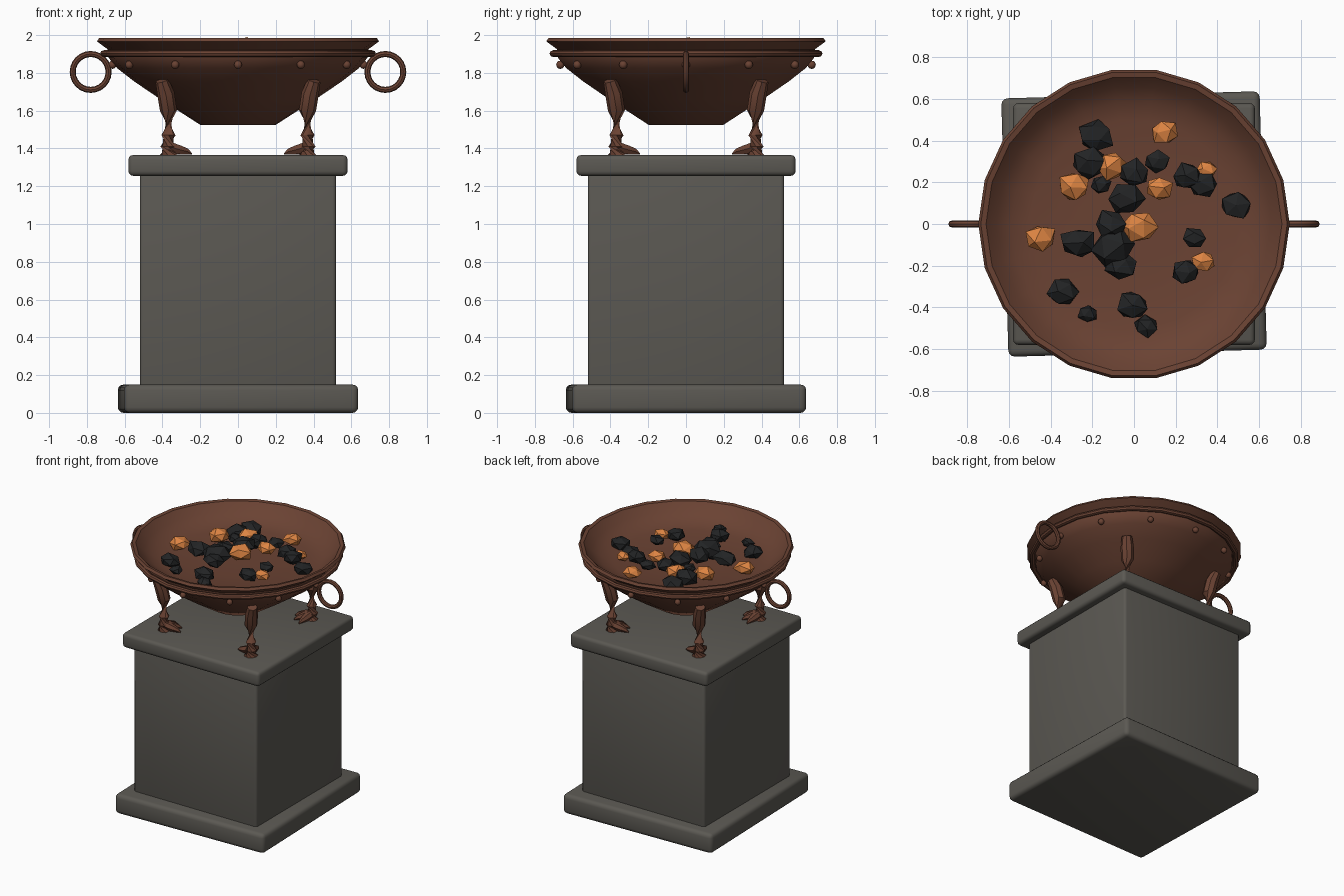
import bpy
import bmesh
import random
from math import cos, sin, pi, hypot, radians
from mathutils import Vector, Matrix

random.seed(4)
SIDES = 22  # bowl facets

default = bpy.data.objects.get("Cube")
if default:
    bpy.data.objects.remove(default, do_unlink=True)


def material(name, red, green, blue):
    mat = bpy.data.materials.new(name)
    mat.use_nodes = True
    colour = (red, green, blue, 1)
    mat.diffuse_color = colour
    shader = mat.node_tree.nodes["Principled BSDF"]
    shader.inputs["Base Color"].default_value = colour
    shader.inputs["Roughness"].default_value = 0.8
    return mat


STONE = material("grey stone", 0.105, 0.099, 0.086)
BRONZE = material("dark bronze", 0.145, 0.055, 0.033)
COAL = material("black coal", 0.016, 0.017, 0.018)
EMBER = material("glowing orange ember", 0.72, 0.23, 0.055)


def finish(bm, name, mat, smooth=True):
    """Turn a bmesh into a named, coloured object."""
    bmesh.ops.recalc_face_normals(bm, faces=bm.faces)
    mesh = bpy.data.meshes.new(name)
    bm.to_mesh(mesh)
    bm.free()
    mesh.materials.append(mat)
    obj = bpy.data.objects.new(name, mesh)
    bpy.context.collection.objects.link(obj)
    if smooth:
        bpy.ops.object.select_all(action="DESELECT")
        obj.select_set(True)
        bpy.context.view_layer.objects.active = obj
        bpy.ops.object.shade_smooth_by_angle(angle=radians(35))
    return obj


def bridge(bm, rings, closed=False):
    """Join successive rings of vertices with quads."""
    pairs = list(zip(rings, rings[1:]))
    if closed:
        pairs.append((rings[-1], rings[0]))
    for low, high in pairs:
        count = len(low)
        for i in range(count):
            j = (i + 1) % count
            bm.faces.new((low[i], low[j], high[j], high[i]))


def lathe(name, profile, closed=False):
    """Revolve (radius, height) points round the z axis."""
    bm = bmesh.new()
    turns = [2 * pi * i / SIDES for i in range(SIDES)]
    rings = [[bm.verts.new((r * cos(a), r * sin(a), z)) for a in turns]
             for r, z in profile]
    bridge(bm, rings, closed)
    if not closed:
        bm.faces.new(rings[0])
        bm.faces.new(rings[-1])
    return finish(bm, name, BRONZE)


def tube(bm, path, matrix, sides=8):
    """Add a tapering tube through (point, radius) pairs."""
    points = [Vector(p) for p, _ in path]
    rings = []
    for i, (_, radius) in enumerate(path):
        ahead = points[min(i + 1, len(points) - 1)]
        behind = points[max(i - 1, 0)]
        turn = (ahead - behind).to_track_quat("Z", "Y")
        ring = []
        for k in range(sides):
            a = 2 * pi * k / sides
            offset = turn @ Vector((radius * cos(a), radius * sin(a), 0))
            ring.append(bm.verts.new(matrix @ (points[i] + offset)))
        rings.append(ring)
    bridge(bm, rings)
    bm.faces.new(rings[0])
    bm.faces.new(rings[-1])


def slab(name, half, bottom, top, bevel, turn=0):
    """Square stone block with rounded edges."""
    bm = bmesh.new()
    size = Matrix.Diagonal((2 * half, 2 * half, top - bottom, 1))
    place = Matrix.Translation((0, 0, (top + bottom) / 2))
    bmesh.ops.create_cube(bm, size=1,
                          matrix=place @ Matrix.Rotation(turn, 4, "Z") @ size)
    bmesh.ops.bevel(bm, geom=bm.edges[:], offset=bevel, segments=3,
                    profile=0.5, affect="EDGES")
    return finish(bm, name, STONE)


# Stone pedestal, with the plinth sitting slightly askew
slab("pedestal_base", 0.62, 0, 0.15, 0.03, radians(1.6))
slab("pedestal_body", 0.52, 0.12, 1.28, 0.02)
slab("pedestal_cap", 0.58, 1.255, 1.365, 0.025)

# Bowl with a flared lip and a shallow dished inside
lathe("bowl", [
    (0.2, 1.525), (0.41, 1.66), (0.55, 1.755), (0.64, 1.825),
    (0.685, 1.88), (0.69, 1.925), (0.747, 1.967), (0.735, 1.985),
    (0.71, 1.98), (0.66, 1.925), (0.59, 1.88), (0.5, 1.86), (0.25, 1.85)])

# Raised band under the lip
lathe("bowl_band", [(0.71 + 0.02 * cos(a), 1.902 + 0.018 * sin(a))
                    for a in (pi * k / 4 for k in range(8))], closed=True)

# Rivets round the bowl
bm = bmesh.new()
for k in range(12):
    a = pi * k / 6
    spot = Vector((0.665 * cos(a), 0.665 * sin(a), 1.843))
    bmesh.ops.create_uvsphere(bm, u_segments=10, v_segments=6, radius=0.022,
                              matrix=Matrix.Translation(spot))
finish(bm, "rivets", BRONZE)

# Ring handles
for side, label in ((1, "left"), (-1, "right")):
    bm = bmesh.new()
    rings = []
    for k in range(24):
        a = 2 * pi * k / 24
        ring = []
        for j in range(8):
            b = pi * j / 4
            reach = 0.095 + 0.016 * cos(b)
            ring.append(bm.verts.new((side * 0.78 + reach * cos(a),
                                      0.016 * sin(b),
                                      1.805 + reach * sin(a))))
        rings.append(ring)
    bridge(bm, rings, closed=True)
    finish(bm, label + "_ring_handle", BRONZE)

# Clawed legs on the diagonals, toes pointing inwards
LEG = [((0.57, 0, 1.76), 0.035), ((0.54, 0, 1.69), 0.046),
       ((0.52, 0, 1.6), 0.045), ((0.52, 0, 1.47), 0.037),
       ((0.525, 0, 1.41), 0.04), ((0.52, 0, 1.365), 0.05)]
for k, label in enumerate(("back_left", "back_right",
                           "front_right", "front_left")):
    bm = bmesh.new()
    spin = Matrix.Rotation(pi / 4 + pi * k / 2, 4, "Z")
    tube(bm, LEG, spin)
    for fan in (-0.6, 0, 0.6):
        toe = []
        for reach, height, radius in ((0, 1.41, 0.03), (0.06, 1.392, 0.027),
                                      (0.1, 1.383, 0.018), (0.125, 1.37, 0.004)):
            toe.append(((0.52 - reach * cos(fan), reach * sin(fan), height),
                        radius))
        tube(bm, toe, spin, 6)
    finish(bm, label + "_leg", BRONZE)


def lumps(name, mat, spots):
    """Jagged stones heaped on the bowl floor: x, y, size."""
    bm = bmesh.new()
    for x, y, size in spots:
        height = 1.885 + 0.05 * max(0, 1 - hypot(x, y) / 0.5)
        made = bmesh.ops.create_icosphere(bm, subdivisions=1, radius=size)
        turn = Matrix.Rotation(random.uniform(0, pi), 3, "Z")
        tilt = Matrix.Rotation(random.uniform(0, pi), 3, "X")
        for vert in made["verts"]:
            p = turn @ (tilt @ vert.co) * random.uniform(0.85, 1.12)
            vert.co = (x + p.x, y + p.y * 0.9, min(2, height + p.z * 0.65))
    return finish(bm, name, mat, smooth=False)


# Dead coals
lumps("coals", COAL, [
    (-.18, .42, .09), (-.21, .29, .09), (-.16, .19, .05), (0, .24, .08),
    (-.04, .12, .09), (.11, .3, .06), (.26, .23, .08), (.33, .19, .08),
    (.49, .09, .08), (.29, -.07, .06), (.25, -.23, .07), (-.11, 0, .08),
    (-.27, -.09, .09), (-.1, -.11, .11), (-.06, -.2, .08),
    (-.34, -.33, .08), (-.22, -.43, .05), (-.01, -.39, .08),
    (.06, -.49, .06)])

# Burning coals
lumps("embers", EMBER, [
    (.15, .44, .07), (-.11, .28, .08), (-.29, .18, .08), (.12, .17, .07),
    (.35, .26, .05), (.03, -.01, .09), (-.45, -.07, .08), (.33, -.18, .06)])
